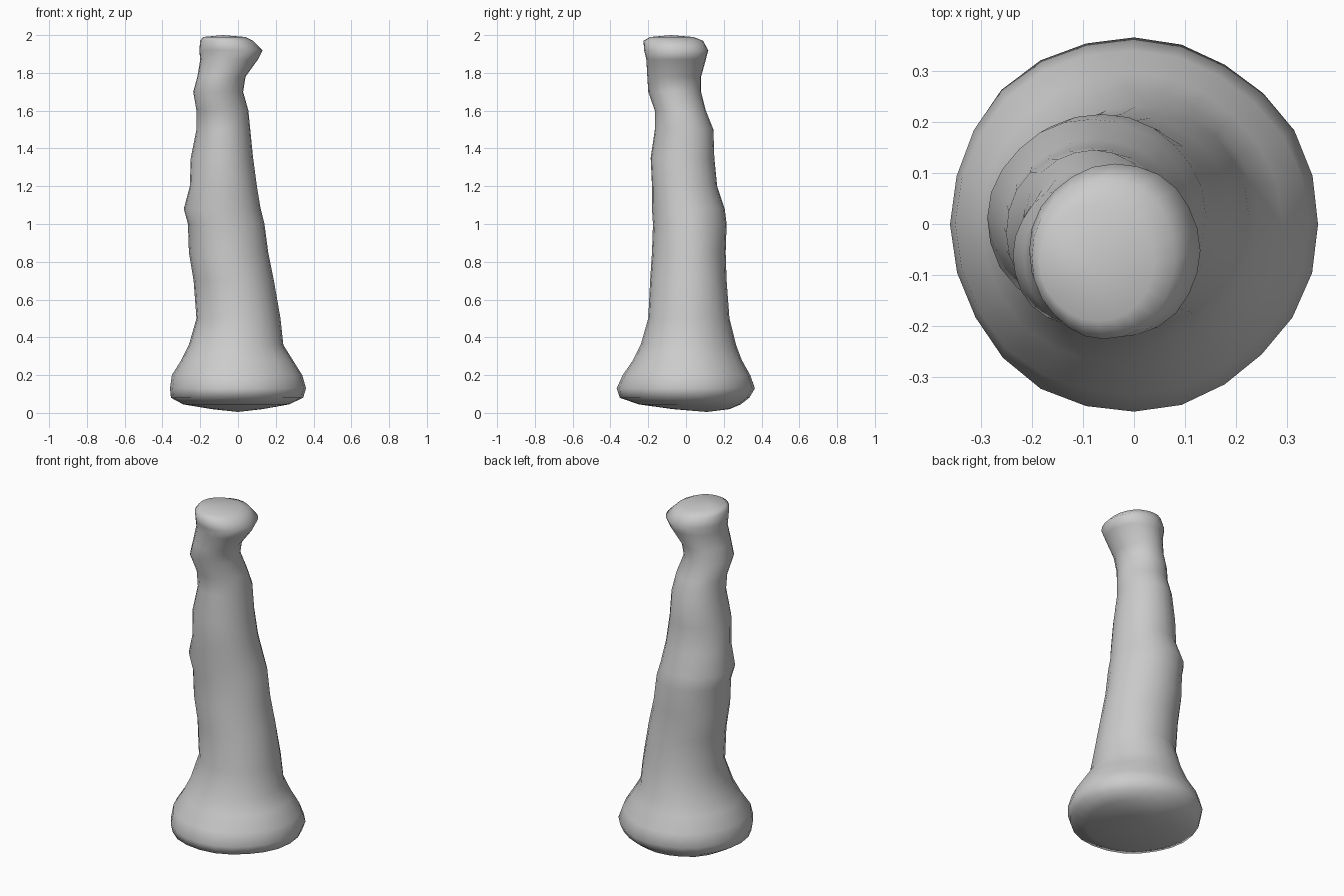
import bpy, bmesh, math

# Cross-sections from bottom to top: z, x min, x max, y min, y max
RINGS = [
    (0.02, -0.14, 0.13, -0.07, 0.23),
    (0.045, -0.29, 0.27, -0.25, 0.29),
    (0.08, -0.355, 0.345, -0.35, 0.335),
    (0.13, -0.36, 0.36, -0.367, 0.365),
    (0.20, -0.35, 0.34, -0.335, 0.34),
    (0.28, -0.30, 0.29, -0.28, 0.295),
    (0.36, -0.26, 0.24, -0.24, 0.265),
    (0.50, -0.22, 0.225, -0.20, 0.23),
    (0.70, -0.235, 0.19, -0.19, 0.215),
    (0.85, -0.26, 0.16, -0.18, 0.21),
    (1.00, -0.265, 0.14, -0.175, 0.215),
    (1.08, -0.287, 0.12, -0.18, 0.205),
    (1.20, -0.255, 0.10, -0.18, 0.165),
    (1.35, -0.25, 0.08, -0.187, 0.15),
    (1.50, -0.22, 0.065, -0.165, 0.145),
    (1.60, -0.22, 0.055, -0.165, 0.105),
    (1.70, -0.237, 0.027, -0.20, 0.08),
    (1.78, -0.215, 0.04, -0.205, 0.08),
    (1.87, -0.20, 0.105, -0.21, 0.105),
    (1.92, -0.205, 0.13, -0.222, 0.118),
    (1.97, -0.20, 0.08, -0.225, 0.09),
    (1.99, -0.185, 0.04, -0.19, 0.04),
]
SIDES = 24

# Lumpy tapered column with a flared foot and swollen head
bm = bmesh.new()
loops = []
for z, x0, x1, y0, y1 in RINGS:
    cx, cy, rx, ry = (x0 + x1) / 2, (y0 + y1) / 2, (x1 - x0) / 2, (y1 - y0) / 2
    loop = []
    for i in range(SIDES):
        a = math.tau * i / SIDES
        # gentle lumps that leave the four measured extremes alone
        k = 1 + 0.02 * math.sin(2 * a) ** 2 * math.sin(3 * a + 9 * z)
        loop.append(bm.verts.new((cx + rx * k * math.cos(a), cy + ry * k * math.sin(a), z)))
    loops.append(loop)
for lo, hi in zip(loops, loops[1:]):
    for i in range(SIDES):
        j = (i + 1) % SIDES
        bm.faces.new((lo[i], lo[j], hi[j], hi[i]))

# Shallow bulging underside and slightly domed top
bottom = bm.verts.new((0.0, 0.11, 0.005))
top = bm.verts.new((-0.08, -0.08, 2.0))
for i in range(SIDES):
    j = (i + 1) % SIDES
    bm.faces.new((bottom, loops[0][j], loops[0][i]))
    bm.faces.new((top, loops[-1][i], loops[-1][j]))
for f in bm.faces:
    f.smooth = True

mesh = bpy.data.meshes.new("column")
bm.to_mesh(mesh)
bm.free()
column = bpy.data.objects.new("column", mesh)
bpy.context.collection.objects.link(column)
